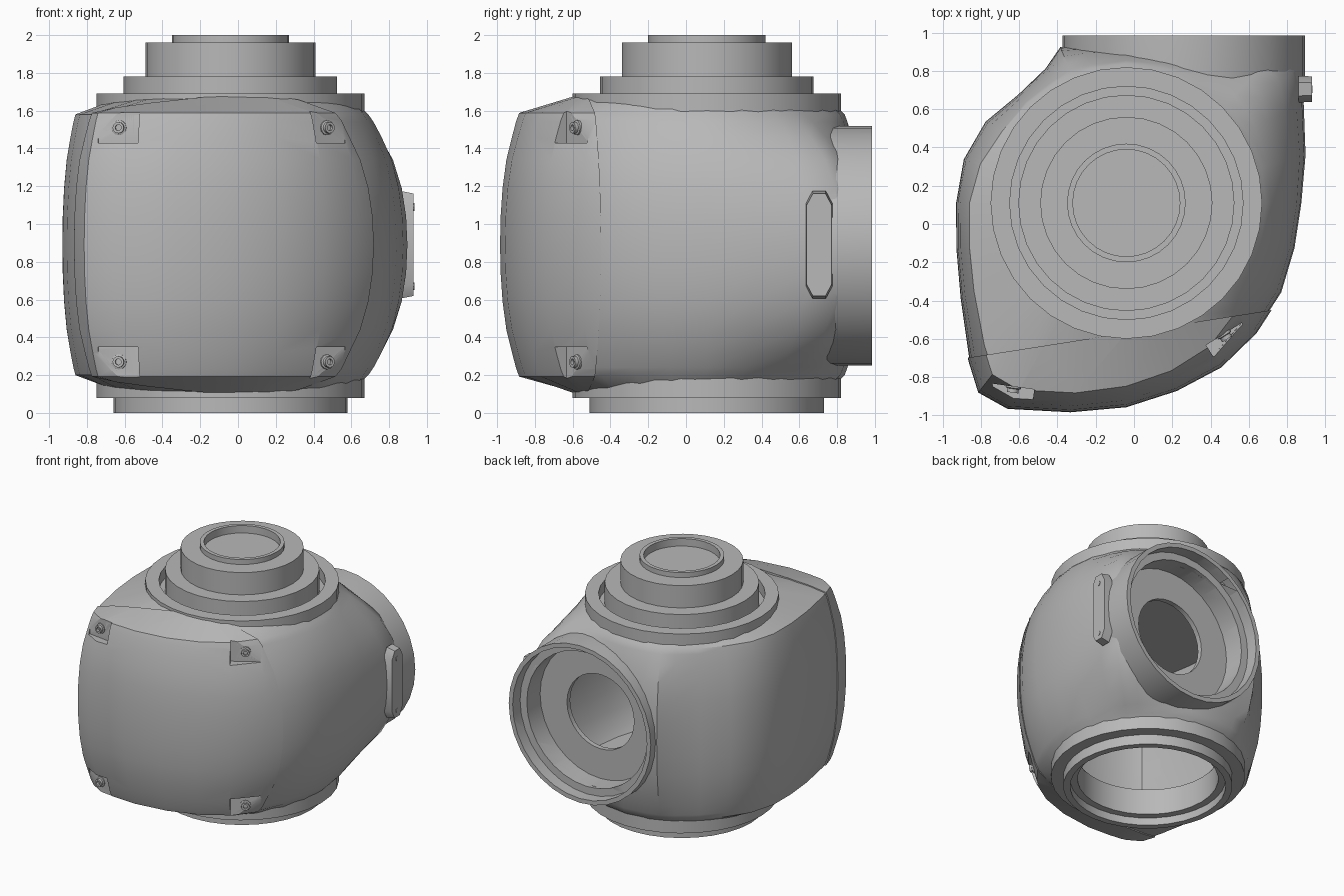
import bpy, bmesh, math
from mathutils import Matrix, Vector

if "Cube" in bpy.data.objects:
    bpy.data.objects.remove(bpy.data.objects["Cube"], do_unlink=True)

grey = bpy.data.materials.new("housing grey")
grey.use_nodes = True
GREY = (0.48, 0.48, 0.48, 1)
grey.diffuse_color = GREY
grey.node_tree.nodes["Principled BSDF"].inputs["Base Color"].default_value = GREY

AXIS = Vector((-0.04, 0.11, 0))     # vertical joint axis
MID = 0.89                          # height of the middle section
PORT = Vector((0.26, 0, 0.885))     # centre of the rear port


def add_object(name, bm, matrix=None):
    bmesh.ops.recalc_face_normals(bm, faces=bm.faces)
    if matrix:
        bm.transform(matrix)
    mesh = bpy.data.meshes.new(name)
    bm.to_mesh(mesh)
    bm.free()
    mesh.materials.append(grey)
    obj = bpy.data.objects.new(name, mesh)
    bpy.context.scene.collection.objects.link(obj)
    return obj


def lathe(name, profile, matrix, closed=False, steps=32):
    """Turn a (radius, height) profile around local z."""
    bm = bmesh.new()
    verts = [bm.verts.new((r, 0, h)) for r, h in profile]
    edges = [bm.edges.new(pair) for pair in zip(verts, verts[1:])]
    if closed:
        edges.append(bm.edges.new((verts[-1], verts[0])))
    bmesh.ops.spin(bm, geom=verts + edges, cent=(0, 0, 0), axis=(0, 0, 1),
                   angle=math.tau, steps=steps)
    bmesh.ops.remove_doubles(bm, verts=bm.verts, dist=0.0005)
    return add_object(name, bm, matrix)


def cylinder(name, radius, low, high, matrix):
    return lathe(name, [(0, low), (radius, low), (radius, high), (0, high)], matrix)


def box(name, place, centre, size):
    bm = bmesh.new()
    bmesh.ops.create_cube(bm, size=1)
    shape = Matrix.Translation(centre) @ Matrix.Diagonal((*size, 1))
    return add_object(name, bm, place @ shape)


def cut(obj, cutters):
    for cutter in cutters:
        mod = obj.modifiers.new("cut", 'BOOLEAN')
        mod.operation = 'DIFFERENCE'
        mod.solver = 'EXACT'
        mod.object = cutter
    bpy.context.view_layer.update()
    graph = bpy.context.evaluated_depsgraph_get()
    mesh = bpy.data.meshes.new_from_object(obj.evaluated_get(graph))
    obj.modifiers.clear()
    obj.data = mesh


# Plan outline around the joint axis: angle, middle radius, end radius
OUTLINE = [
    (0, .915, .73), (15, .97, .73), (30, 1.07, .73), (38, 1.16, .73),
    (45, 1.16, .73), (60, .96, .73), (75, .86, .73), (90, .83, .73),
    (105, .85, .73), (113, .885, .73), (121, .82, .73), (135, .80, .735),
    (150, .85, .75), (165, .88, .79), (180, .89, .82), (195, .92, .85),
    (210, 1.0, .92), (225, 1.16, 1.05), (232, 1.25, 1.13), (240, 1.235, 1.12),
    (255, 1.125, 1.02), (270, 1.06, .95), (285, 1.01, .90), (300, .985, .86),
    (315, .955, .80), (330, .935, .75), (345, .91, .73)]
# Distance from the middle section, blend towards the end outline
BULGE = [(0, 0), (.15, .03), (.3, .13), (.45, .33), (.57, .62), (.65, .85), (.69, 1)]


def shell(grow=0, collared=True):
    """Loft the bulged outline, optionally closing onto the round collars."""
    bm = bmesh.new()

    def ring(side, height, radius):
        row = []
        for degrees, middle, end in OUTLINE:
            a = math.radians(degrees)
            r = radius(middle, end)
            h = height(max(0, -math.sin(a)))
            row.append(bm.verts.new((AXIS.x + r * math.cos(a),
                                     AXIS.y + r * math.sin(a), MID + side * h)))
        return row

    def half(side):
        levels = BULGE if collared else BULGE[:-1]
        rows = [ring(side, lambda f, t=t: t + (grow if t > .6 else 0),
                     lambda m, e, w=w: m + (e - m) * w + grow) for t, w in levels]
        if collared:
            rows.append(ring(side, lambda f: .74 + .045 * f + grow, lambda m, e: .68))
            rows.append(ring(side, lambda f: .66, lambda m, e: .66))
        return rows

    rows = half(-1)[:0:-1] + half(1)
    for low, high in zip(rows, rows[1:]):
        for i in range(len(low)):
            j = (i + 1) % len(low)
            bm.faces.new((low[i], low[j], high[j], high[i]))
    bm.faces.new(rows[0])
    bm.faces.new(rows[-1])
    loose = [v for v in bm.verts if not v.link_faces]
    bmesh.ops.delete(bm, geom=loose, context='VERTS')
    bmesh.ops.recalc_face_normals(bm, faces=bm.faces)
    return bm


upright = Matrix.Translation(AXIS)
rearward = Matrix.Translation(PORT) @ Matrix.Rotation(-math.pi / 2, 4, 'X')

# Main solids
body = add_object("main_housing", shell())
port = lathe("rear_port", [(0, .68), (.63, .68), (.635, .75),
                           (.635, .985), (0, .985)], rearward)

# Front cover, a thin raised shell split off along a slanted seam
bm = shell(.008)
bmesh.ops.bisect_plane(bm, geom=bm.verts[:] + bm.edges[:] + bm.faces[:],
                       plane_co=(.72, -.45, 0), plane_no=(.155, -.988, 0),
                       clear_inner=True)
bmesh.ops.holes_fill(bm, edges=[e for e in bm.edges if e.is_boundary], sides=0)
cover = add_object("front_cover", bm)

# Hollow inside and its openings
cavity = add_object("cavity_cutter", shell(-.03, collared=False))
mouth = cylinder("bottom_mouth_cutter", .52, -.1, .5, upright)
port_cutters = [cylinder("port_mouth_cutter", .60, .89, 1.2, rearward),
                cylinder("port_recess_cutter", .54, .72, 1.2, rearward),
                cylinder("port_hole_cutter", .30, .5, .8, rearward)]

# Corner pockets with bolts, each backed by a boss inside the housing
pockets, bosses = [], []
BOLT = [(0, -.03), (.04, -.03), (.04, .008), (.03, .012), (.03, .032),
        (.016, .032), (.016, .015), (0, .015)]
for side, x, y, heading in (("right", -.63, -.85, 262), ("left", .47, -.575, 302)):
    for level, sign in (("upper", 1), ("lower", -1)):
        turn = Matrix.Rotation(math.radians(heading), 4, 'Z')
        place = Matrix.Translation((x, y, MID + sign * .62)) @ turn
        pockets.append(box("pocket_cutter", place, (.2, 0, sign * .04), (.4, .22, .24)))
        bosses.append(box("boss_helper", place, (.16, 0, sign * .04), (.4, .27, .29)))
        lathe(f"{level}_{side}_bolt", BOLT,
              place @ Matrix.Rotation(math.pi / 2, 4, 'Y'), steps=12)

cut(cavity, bosses)
cut(body, [cavity, mouth] + port_cutters + pockets)
cut(port, port_cutters)
cut(cover, [cavity] + pockets)
for helper in [cavity, mouth] + port_cutters + pockets + bosses:
    bpy.data.objects.remove(helper, do_unlink=True)

# Stepped turret on top, with a groove inside its flange
lathe("top_turret", [
    (0, 1.94), (.28, 1.94), (.28, 2), (.31, 2), (.31, 1.96), (.45, 1.96),
    (.45, 1.78), (.565, 1.78), (.565, 1.6), (.61, 1.6), (.61, 1.69),
    (.71, 1.69), (.71, 1.52), (0, 1.52)], upright)

# Bottom collar with a stepped open mouth
lathe("bottom_collar", [
    (.71, .26), (.71, .08), (.62, .08), (.62, 0), (.57, 0),
    (.57, .06), (.515, .06), (.515, .26)], upright, closed=True)

# Side plate with chamfered ends and two screws
bm = bmesh.new()
corners = [(.07, .22), (.035, .285), (-.035, .285), (-.07, .22),
           (-.07, -.22), (-.035, -.285), (.035, -.285), (.07, -.22)]
back, front = [[bm.verts.new((x, .705 + y * s, MID + z * s)) for y, z in corners]
               for x, s in ((.86, 1), (.93, .95))]
bm.faces.new(back)
bm.faces.new(front)
for i in range(len(corners)):
    j = (i + 1) % len(corners)
    bm.faces.new((back[i], back[j], front[j], front[i]))
add_object("side_plate", bm)
for name, z in (("upper_plate_screw", 1.09), ("lower_plate_screw", .67)):
    lathe(name, [(0, -.01), (.02, -.01), (.02, .004), (0, .004)],
          Matrix.Translation((.93, .705, z)) @ Matrix.Rotation(math.pi / 2, 4, 'Y'),
          steps=8)

# Smooth shading with crisp edges
bpy.ops.object.select_all(action='DESELECT')
for obj in bpy.context.scene.objects:
    if obj.type == 'MESH':
        obj.select_set(True)
        bpy.context.view_layer.objects.active = obj
bpy.ops.object.shade_smooth_by_angle(angle=math.radians(32))
